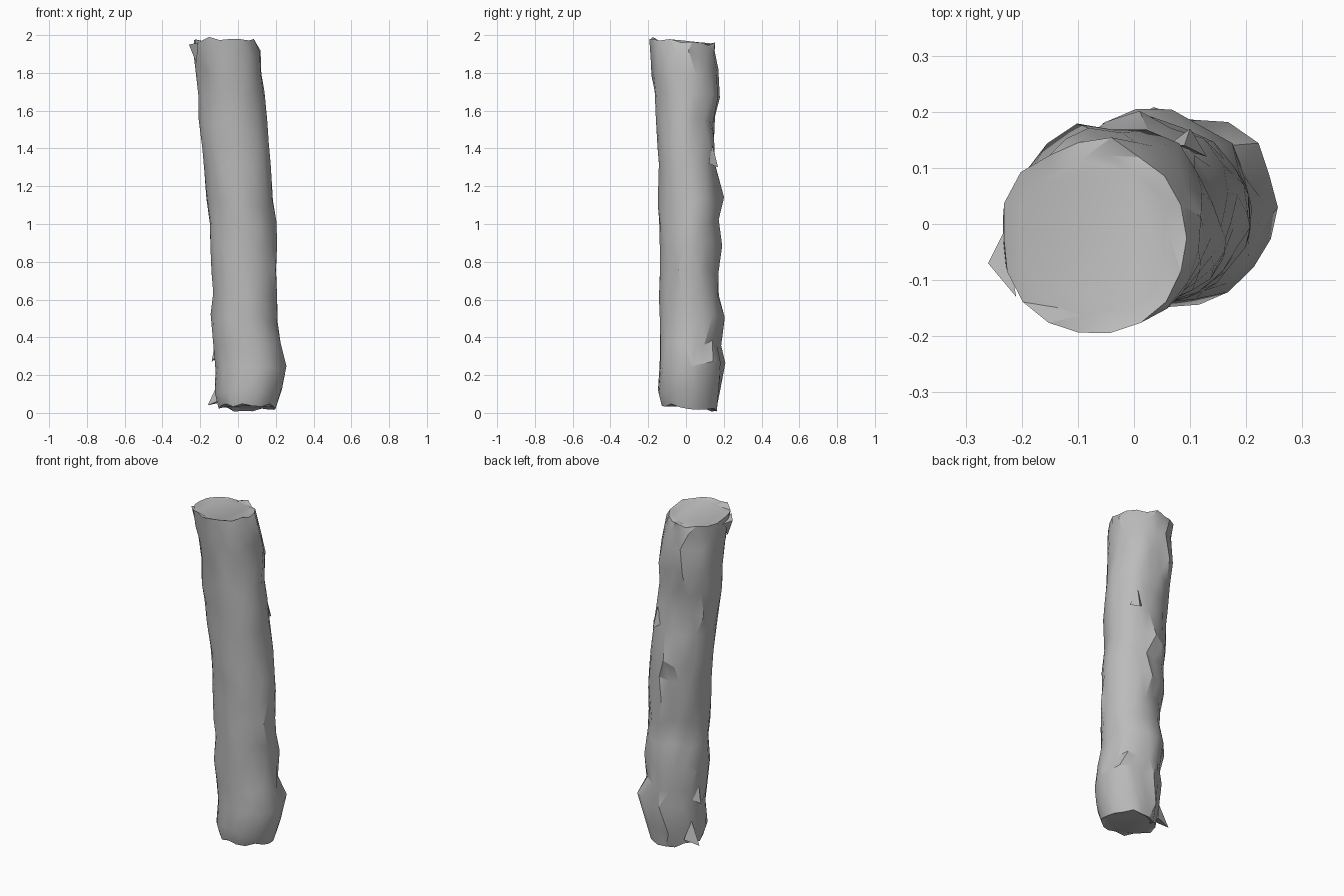
import bpy
import bmesh
import random
from math import sin, cos, pi, radians
from mathutils import Vector

random.seed(4)
SIDES = 18

if "Cube" in bpy.data.objects:
    bpy.data.objects.remove(bpy.data.objects["Cube"])

bark = bpy.data.materials.new("plain grey")
bark.use_nodes = True
GREY = (0.5, 0.5, 0.5, 1)
bark.diffuse_color = GREY
bark.node_tree.nodes["Principled BSDF"].inputs["Base Color"].default_value = GREY

# Outline of the leaning trunk: height, left edge, right edge, front edge, back edge
OUTLINE = [
    (0.03, -0.10, 0.20, -0.13, 0.16), (0.12, -0.12, 0.23, -0.15, 0.18),
    (0.25, -0.12, 0.26, -0.14, 0.20), (0.36, -0.13, 0.225, -0.14, 0.18),
    (0.50, -0.14, 0.21, -0.14, 0.20), (0.63, -0.13, 0.205, -0.14, 0.17),
    (0.75, -0.14, 0.205, -0.14, 0.165), (0.88, -0.145, 0.205, -0.14, 0.185),
    (1.00, -0.15, 0.20, -0.14, 0.17), (1.12, -0.165, 0.185, -0.145, 0.19),
    (1.30, -0.175, 0.175, -0.15, 0.155), (1.42, -0.19, 0.165, -0.15, 0.15),
    (1.55, -0.205, 0.15, -0.16, 0.15), (1.68, -0.215, 0.14, -0.17, 0.18),
    (1.80, -0.225, 0.125, -0.18, 0.17), (1.90, -0.235, 0.12, -0.19, 0.155),
    (1.97, -0.235, 0.095, -0.20, 0.15),
]


def make_object(name, bm):
    mesh = bpy.data.meshes.new(name)
    bmesh.ops.recalc_face_normals(bm, faces=bm.faces)
    bm.to_mesh(mesh)
    bm.free()
    mesh.materials.append(bark)
    obj = bpy.data.objects.new(name, mesh)
    bpy.context.collection.objects.link(obj)
    return obj


def ring(bm, index, row):
    """One rough oval ring; the back is lumpier than the front."""
    z, left, right, front, back = row
    end = index in (0, len(OUTLINE) - 1)
    verts = []
    for i in range(SIDES):
        a = 2 * pi * (i + 0.5 * (index % 2)) / SIDES
        rough = 0.005 + 0.007 * max(0, sin(a))
        k = 1 + random.uniform(-rough, rough) / 0.17
        x = (left + right) / 2 + k * cos(a) * (right - left) / 2
        y = (front + back) / 2 + k * sin(a) * (back - front) / 2
        lift = random.uniform(-0.012, 0.012) if end else random.uniform(-0.025, 0.025)
        if end:
            lift -= 0.015 * sin(a)
        verts.append(bm.verts.new((x, y, min(2, max(0, z + lift)))))
    return verts


# Trunk: triangulated skin between staggered rings
bm = bmesh.new()
rings = [ring(bm, n, row) for n, row in enumerate(OUTLINE)]
for n, (low, high) in enumerate(zip(rings, rings[1:])):
    for i in range(SIDES):
        j = (i + 1) % SIDES
        if n % 2 == 0:
            bm.faces.new((low[i], low[j], high[i]))
            bm.faces.new((low[j], high[j], high[i]))
        else:
            bm.faces.new((low[i], low[j], high[j]))
            bm.faces.new((low[i], high[j], high[i]))


# Sawn ends: a flat middle joined to the ragged rim
def cap(rim, height):
    centre = sum((v.co for v in rim), Vector()) / SIDES
    inner = []
    for v in rim:
        p = centre.lerp(v.co, 0.82)
        p.z = height - 0.05 * (p.y - centre.y)
        inner.append(bm.verts.new(p))
    for i in range(SIDES):
        j = (i + 1) % SIDES
        bm.faces.new((rim[i], rim[j], inner[j]))
        bm.faces.new((rim[i], inner[j], inner[i]))
    bm.faces.new(inner)


cap(rings[0], 0.03)
cap(rings[-1], 1.96)
trunk = make_object("trunk", bm)
bpy.context.view_layer.objects.active = trunk
trunk.select_set(True)
bpy.ops.object.shade_smooth_by_angle(angle=radians(25))


# Loose splinters: small pointed wedges standing off the surface
def splinter(name, tip, *base):
    bm = bmesh.new()
    points = [bm.verts.new(p) for p in (tip, *base)]
    bmesh.ops.convex_hull(bm, input=points)
    make_object(name, bm)


splinter("top_splinter", (-0.26, -0.07, 1.95),
         (-0.21, -0.13, 1.96), (-0.23, -0.01, 1.94), (-0.22, -0.08, 1.85))
splinter("bottom_splinter", (-0.16, 0.10, 0.04),
         (-0.09, 0.06, 0.07), (-0.07, 0.12, 0.06), (-0.10, 0.09, 0.17))
splinter("side_splinter", (-0.14, 0.06, 0.27),
         (-0.11, 0.03, 0.31), (-0.10, 0.09, 0.30), (-0.12, 0.05, 0.38))
splinter("back_splinter", (0.10, 0.17, 1.30),
         (0.06, 0.14, 1.33), (0.13, 0.12, 1.32), (0.09, 0.14, 1.42))
